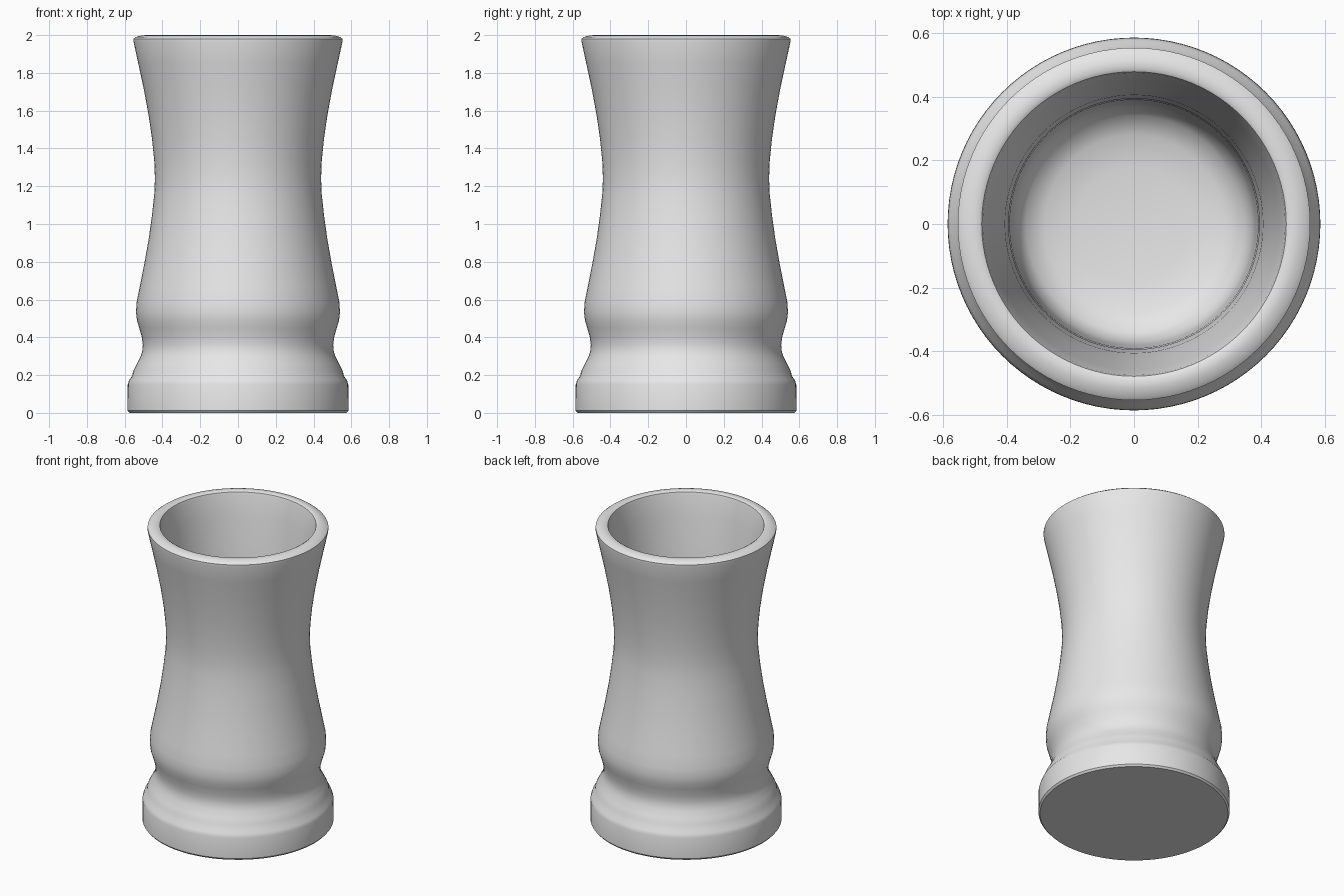
import bpy, bmesh, math

if "Cube" in bpy.data.objects:
    bpy.data.objects.remove(bpy.data.objects["Cube"])

SEGMENTS = 96

# Outer silhouette (radius, height), foot to rim
outer = [(0.575, 0.0), (0.585, 0.012), (0.584, 0.15), (0.576, 0.175),
         (0.562, 0.193), (0.553, 0.225), (0.535, 0.26), (0.515, 0.3),
         (0.506, 0.33), (0.504, 0.36), (0.509, 0.4), (0.523, 0.45),
         (0.535, 0.49), (0.54, 0.535), (0.536, 0.59), (0.52, 0.67),
         (0.496, 0.79), (0.473, 0.92), (0.455, 1.05), (0.443, 1.16),
         (0.44, 1.24), (0.443, 1.33), (0.455, 1.45), (0.474, 1.58),
         (0.5, 1.72), (0.528, 1.85), (0.553, 1.965)]
# Rounded lip
lip = [(0.553, 1.98), (0.54, 1.99), (0.515, 1.997), (0.49, 2.0),
       (0.478, 1.993), (0.474, 1.98)]
# Hollow inside, narrowing to a rounded floor
inner = [(0.455, 1.85), (0.427, 1.65), (0.405, 1.45), (0.394, 1.25),
         (0.39, 1.0), (0.386, 0.7), (0.38, 0.4), (0.37, 0.3),
         (0.34, 0.245), (0.28, 0.215), (0.18, 0.2)]


def lathe(name, profile, floor_z, material):
    bm = bmesh.new()
    rings = []
    for r, z in profile:
        rings.append([bm.verts.new((r * math.cos(2 * math.pi * i / SEGMENTS),
                                    r * math.sin(2 * math.pi * i / SEGMENTS), z))
                      for i in range(SEGMENTS)])
    for a, b in zip(rings, rings[1:]):
        for i in range(SEGMENTS):
            j = (i + 1) % SEGMENTS
            bm.faces.new((a[i], a[j], b[j], b[i]))
    # Flat underside and inner floor fan
    bm.faces.new(rings[0][::-1])
    centre = bm.verts.new((0, 0, floor_z))
    for i in range(SEGMENTS):
        bm.faces.new((rings[-1][i], rings[-1][(i + 1) % SEGMENTS], centre))
    bmesh.ops.recalc_face_normals(bm, faces=bm.faces[:])
    mesh = bpy.data.meshes.new(name)
    bm.to_mesh(mesh)
    bm.free()
    mesh.materials.append(material)
    obj = bpy.data.objects.new(name, mesh)
    bpy.context.collection.objects.link(obj)
    bpy.context.view_layer.objects.active = obj
    obj.select_set(True)
    bpy.ops.object.shade_smooth_by_angle(angle=math.radians(40))
    return obj


grey = bpy.data.materials.new("light_grey")
grey.diffuse_color = (0.8, 0.8, 0.8, 1)
grey.use_nodes = True
grey.node_tree.nodes["Principled BSDF"].inputs["Base Color"].default_value = grey.diffuse_color

# Waisted cup with a stepped foot
lathe("cup", outer + lip + inner, 0.195, grey)
